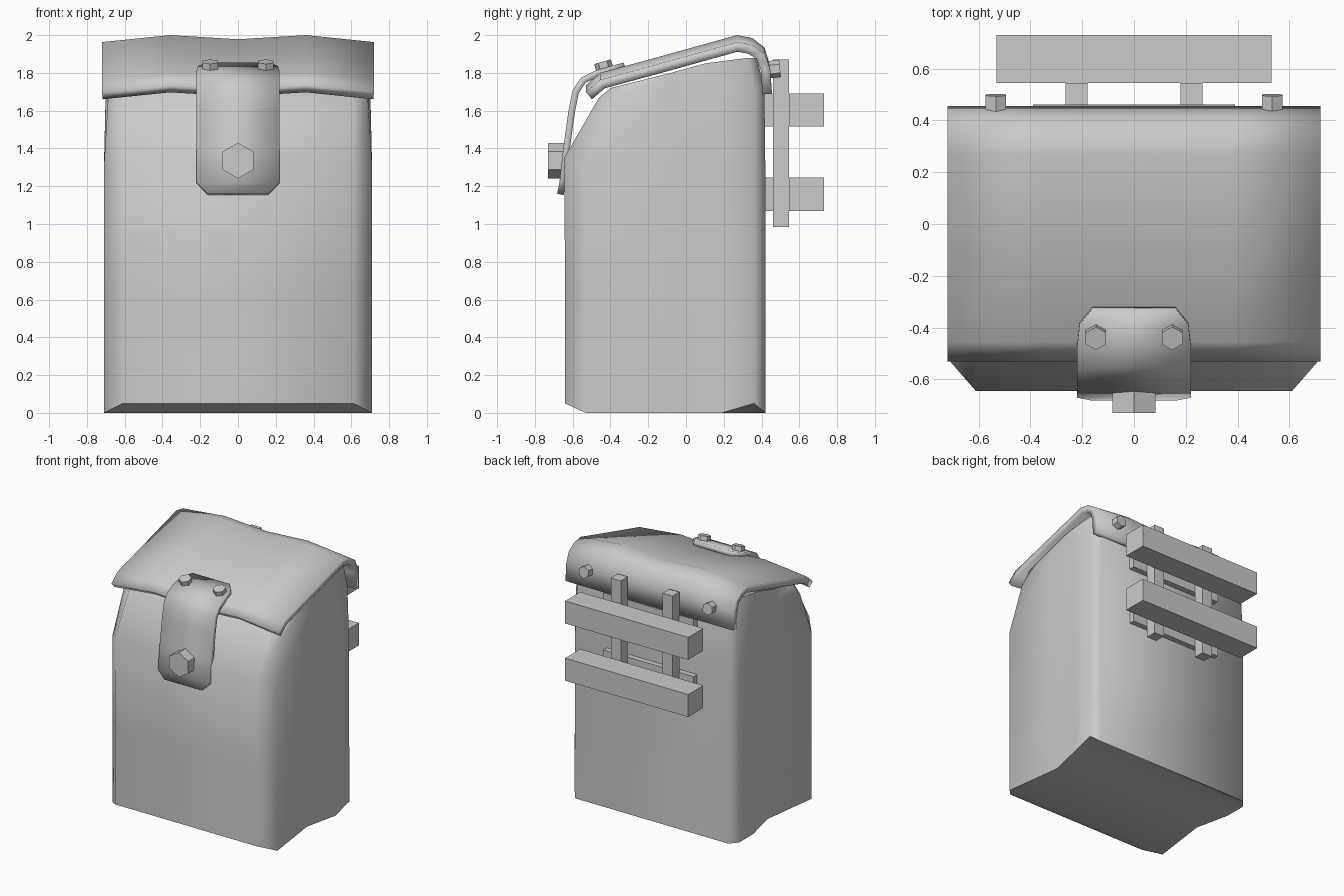
import bpy, bmesh, math

if "Cube" in bpy.data.objects:
    bpy.data.objects.remove(bpy.data.objects["Cube"])


def make(name, verts, faces, angle=None, thickness=0.0):
    me = bpy.data.meshes.new(name)
    me.from_pydata(verts, [], faces)
    ob = bpy.data.objects.new(name, me)
    bpy.context.collection.objects.link(ob)
    if thickness:
        mod = ob.modifiers.new("Thickness", 'SOLIDIFY')
        mod.thickness, mod.offset, mod.use_even_offset = thickness, -1, True
    else:
        bm = bmesh.new()
        bm.from_mesh(me)
        bmesh.ops.recalc_face_normals(bm, faces=bm.faces)
        bm.to_mesh(me)
        bm.free()
    if angle:
        bpy.ops.object.select_all(action='DESELECT')
        ob.select_set(True)
        bpy.context.view_layer.objects.active = ob
        bpy.ops.object.shade_smooth_by_angle(angle=math.radians(angle))
    return ob


def sheet(name, rows, angle, thickness):
    n = len(rows[0])
    faces = [(r*n + c, r*n + c + 1, (r+1)*n + c + 1, (r+1)*n + c)
             for r in range(len(rows) - 1) for c in range(n - 1)]
    return make(name, [v for row in rows for v in row], faces, angle, thickness)


def box(name, x0, x1, y0, y1, z0, z1):
    verts = [(x, y, z) for x in (x0, x1) for y in (y0, y1) for z in (z0, z1)]
    faces = [(0, 1, 3, 2), (4, 6, 7, 5), (0, 4, 5, 1), (2, 3, 7, 6), (0, 2, 6, 4), (1, 5, 7, 3)]
    return make(name, verts, faces)


def bolt(name, loc, radius, depth, tilt):
    bpy.ops.mesh.primitive_cylinder_add(vertices=6, radius=radius, depth=depth,
                                        location=loc, rotation=(math.radians(tilt), 0, 0))
    bpy.context.object.name = name


# Bag body: half rings from front to back, lofted upwards and mirrored
rings = [
    [(.61, -.64, .05), (.71, -.53, 0), (.65, -.08, 0), (.71, .19, 0), (.71, .36, 0), (.66, .42, 0)],
    [(.61, -.64, .65), (.71, -.53, .65), (.695, -.08, .65), (.705, .19, .65), (.705, .36, .65), (.66, .42, .65)],
    [(.61, -.645, 1.35), (.71, -.53, 1.3), (.71, -.08, 1.3), (.71, .19, 1.3), (.705, .36, 1.3), (.66, .42, 1.3)],
    [(.61, -.46, 1.67), (.69, -.42, 1.63), (.7, -.08, 1.7), (.7, .19, 1.72), (.69, .36, 1.72), (.64, .415, 1.72)],
    [(.6, -.40, 1.72), (.68, -.34, 1.735), (.69, -.08, 1.80), (.69, .10, 1.85), (.68, .33, 1.88), (.62, .375, 1.88)],
]
h = len(rings[0])
n = 2 * h
verts = []
for ring in rings:
    verts += ring + [(-x, y, z) for x, y, z in reversed(ring)]
verts[4] = (.71, .36, .05)          # one lifted bottom corner
faces = [(r*n + i, r*n + (i+1) % n, (r+1)*n + (i+1) % n, (r+1)*n + i)
         for r in range(len(rings) - 1) for i in range(n)]
for base in (0, (len(rings) - 1) * n):
    faces += [(base + i, base + i + 1, base + n - 2 - i, base + n - 1 - i) for i in range(h - 1)]
make("bag_body", verts, faces, 55)

# Lid: bent profile (y, z, wave weight) swept over five wavy columns
profile = [(-.53, 1.735, 1), (-.455, 1.80, 1), (-.1, 1.897, 1), (.27, 2.0, 1), (.35, 1.985, 1),
           (.415, 1.935, .8), (.445, 1.84, .4), (.455, 1.69, 0)]
wave = [(-.72, -.037), (-.36, 0), (0, -.022), (.36, 0), (.72, -.037)]
sheet("lid", [[(x, y, z + dz * w) for x, dz in wave] for y, z, w in profile], 45, .05)

# Front closing strap with clipped ends (half width, y, z)
strap = [(.16, -.682, 1.16), (.22, -.67, 1.22), (.22, -.65, 1.40), (.22, -.622, 1.60), (.22, -.6, 1.71),
         (.22, -.555, 1.775), (.22, -.48, 1.812), (.21, -.39, 1.838), (.16, -.33, 1.855)]
sheet("front_strap", [[(-w, y, z), (w, y, z)] for w, y, z in strap], 45, .035)

# Bolts
bolt("front_bolt", (0, -.685, 1.335), .095, .09, 90)
for s, side in ((-1, "left"), (1, "right")):
    bolt("strap_bolt_" + side, (s * .147, -.435, 1.835), .046, .05, 15.5)
    bolt("lid_bolt_" + side, (s * .533, .468, 1.82), .046, .06, -84)
    # Rear upright bars
    x = s * .2225
    box("rack_upright_" + side, x - .0425, x + .0425, .46, .545, .985, 1.87)

# Rear cross bars and the thin plates behind them
for z, level in ((1.07, "lower"), (1.515, "upper")):
    box("rack_bar_" + level, -.53, .53, .545, .73, z, z + .175)
    box("rack_plate_" + level, -.39, .39, .41, .462, z, z + .175)
